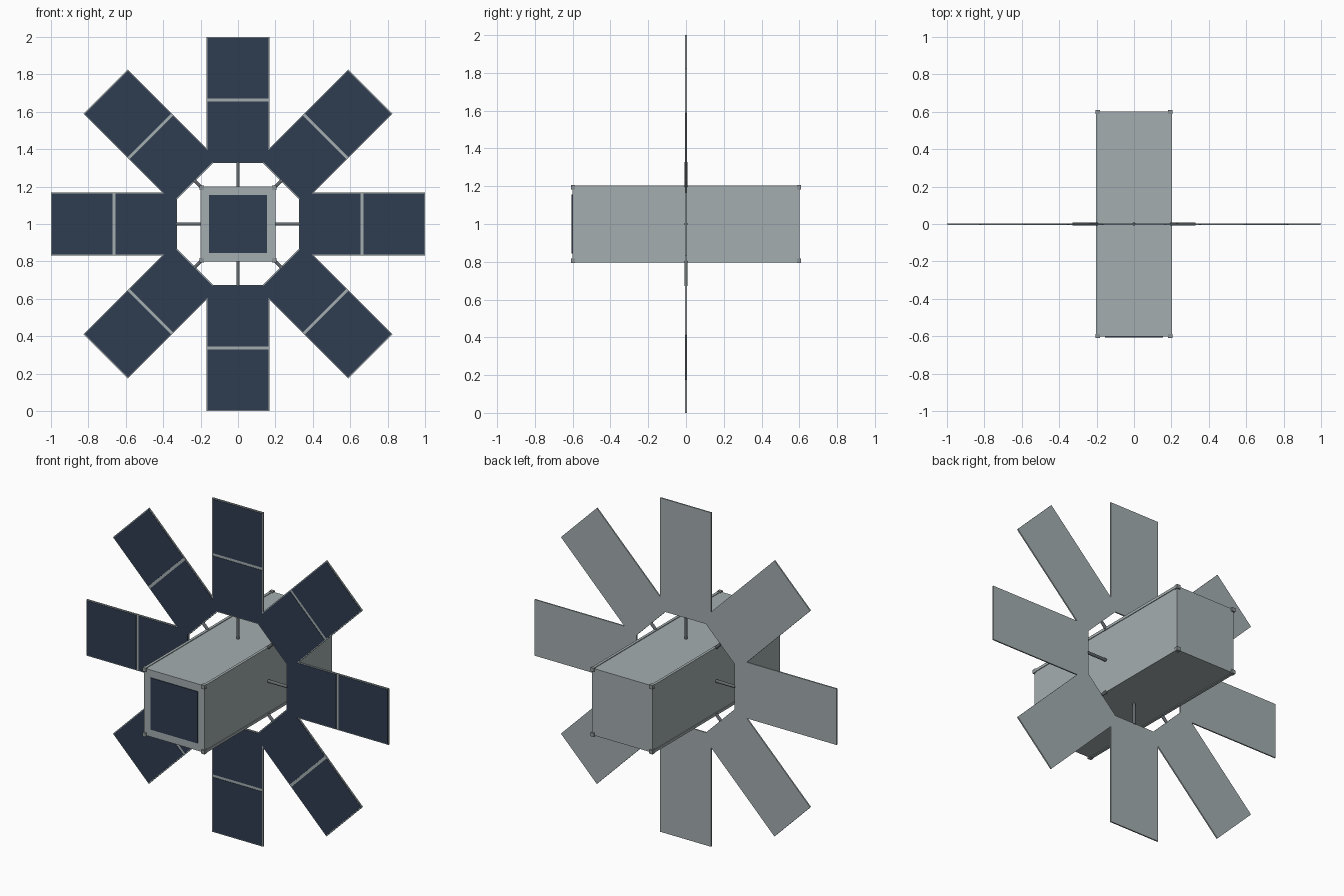
import bpy
import math
from mathutils import Matrix, Vector

if "Cube" in bpy.data.objects:
    bpy.data.objects.remove(bpy.data.objects["Cube"], do_unlink=True)


def material(name, rgb):
    m = bpy.data.materials.new(name)
    m.use_nodes = True
    color = (*rgb, 1.0)
    m.diffuse_color = color
    m.node_tree.nodes["Principled BSDF"].inputs["Base Color"].default_value = color
    return m


GREY = material("light_grey", (0.37, 0.42, 0.43))
RAIL = material("mid_grey", (0.27, 0.30, 0.31))
STRUT = material("dark_grey", (0.13, 0.145, 0.16))
NAVY = material("solar_navy", (0.028, 0.045, 0.08))

CENTRE = Matrix.Translation((0, 0, 1))
HALF_W = 0.168      # half width of a solar wing
INNER, OUTER = 0.325, 1.0
RIM = 0.005


def place(name, mat, matrix):
    ob = bpy.context.object
    ob.name = name
    ob.data.name = name
    ob.data.materials.append(mat)
    ob.matrix_world = matrix
    return ob


def box(name, low, high, mat, turn=Matrix()):
    """Box between two corners, measured from the hub and turned about it."""
    low, high = Vector(low), Vector(high)
    bpy.ops.mesh.primitive_cube_add(size=1)
    ob = place(name, mat, CENTRE @ turn)
    ob.data.transform(Matrix.Translation((low + high) / 2)
                      @ Matrix.Diagonal((*(high - low), 1)))
    return ob


# Main body with a solar window on the front
box("body", (-0.2, -0.602, -0.2), (0.2, 0.602, 0.2), GREY)
box("front_solar_window", (-0.155, -0.606, -0.155), (0.155, -0.6, 0.155), NAVY)

# Edge rails with a small foot at each end
for sx in (-1, 1):
    for sz in (-1, 1):
        side = ("left" if sx > 0 else "right") + ("_top" if sz > 0 else "_bottom")
        a, b = 0.188, 0.204
        xs, zs = sorted((sx * a, sx * b)), sorted((sz * a, sz * b))
        box("rail_" + side, (xs[0], -0.602, zs[0]), (xs[1], 0.602, zs[1]), GREY)
        a, b = 0.183, 0.206
        xs, zs = sorted((sx * a, sx * b)), sorted((sz * a, sz * b))
        for end, y0, y1 in (("front", -0.61, -0.588), ("back", 0.588, 0.61)):
            box(f"foot_{side}_{end}", (xs[0], y0, zs[0]), (xs[1], y1, zs[1]), RAIL)

# Eight solar wings, each carried by a strut
for i in range(8):
    turn = Matrix.Rotation(i * math.tau / 8, 4, "Y")
    box(f"wing_frame_{i}", (-HALF_W, -0.004, INNER), (HALF_W, 0.004, OUTER), GREY, turn)
    middle = (INNER + OUTER) / 2
    w = HALF_W - RIM
    for part, z0, z1 in (("inner", INNER + RIM, middle - 0.008),
                         ("outer", middle + 0.008, OUTER - RIM)):
        box(f"{part}_cells_{i}", (-w, -0.006, z0), (w, -0.003, z1), NAVY, turn)
    start, stop = 0.18, INNER + 0.003
    bpy.ops.mesh.primitive_cylinder_add(vertices=12, radius=0.009, depth=stop - start)
    strut = place(f"strut_{i}", STRUT, CENTRE @ turn)
    strut.data.transform(Matrix.Translation((0, 0, (start + stop) / 2)))
    bpy.ops.object.shade_smooth_by_angle()
